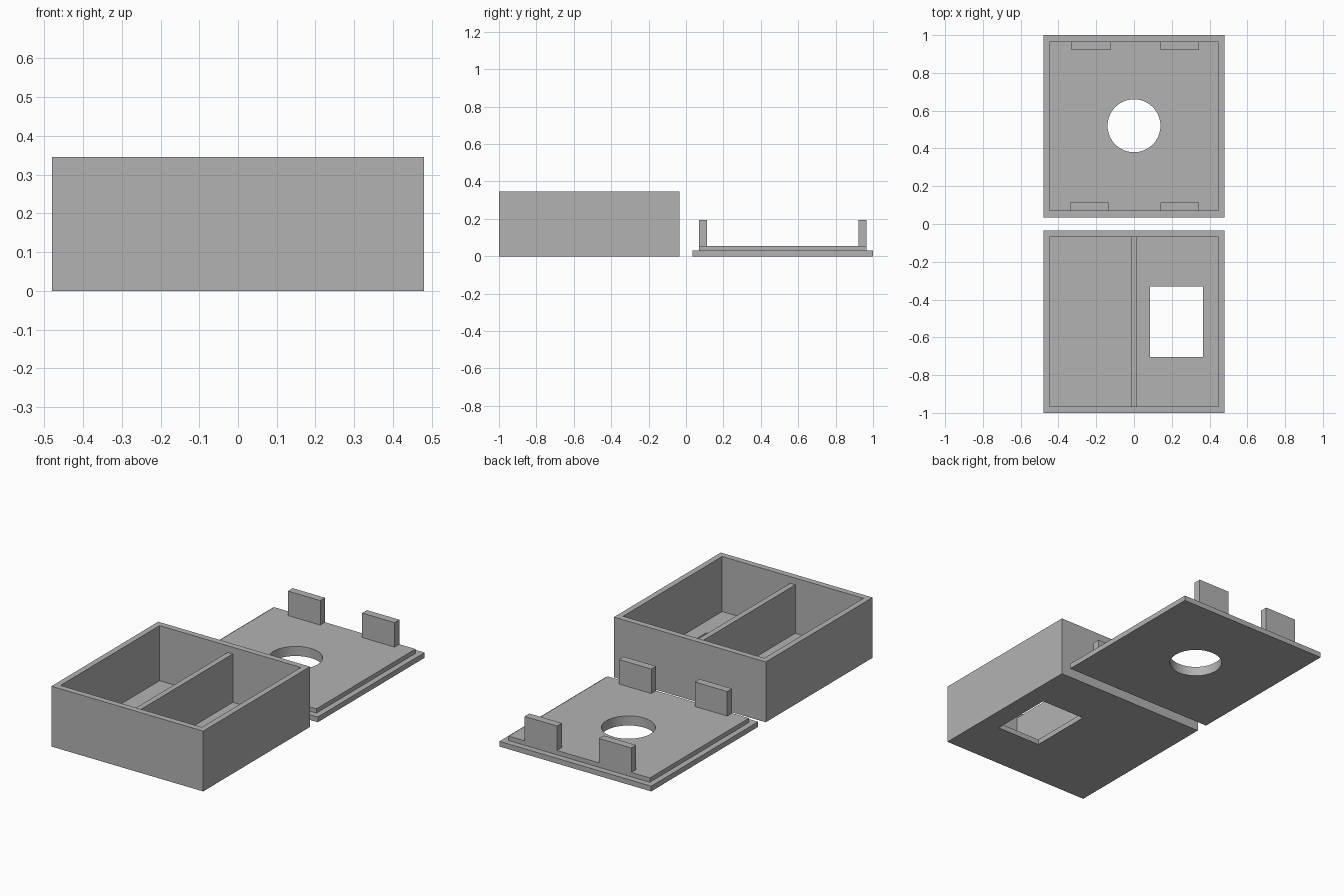
import bpy
import bmesh
from mathutils import Matrix, Vector

cube = bpy.data.objects.get("Cube")
if cube:
    bpy.data.objects.remove(cube, do_unlink=True)

# Single plain material
GREY = (0.45, 0.45, 0.45, 1)
grey = bpy.data.materials.new("plain grey")
grey.use_nodes = True
grey.diffuse_color = GREY
grey.node_tree.nodes["Principled BSDF"].inputs["Base Color"].default_value = GREY


def finish(name, bm):
    mesh = bpy.data.meshes.new(name)
    bm.to_mesh(mesh)
    bm.free()
    mesh.materials.append(grey)
    obj = bpy.data.objects.new(name, mesh)
    bpy.context.collection.objects.link(obj)
    return obj


def block(name, x, y, z):
    """Box given by its (low, high) range on each axis."""
    low, high = map(Vector, zip(x, y, z))
    bm = bmesh.new()
    bmesh.ops.create_cube(bm, size=1, matrix=Matrix.Translation((low + high) / 2)
                          @ Matrix.Diagonal(high - low).to_4x4())
    return finish(name, bm)


def cut(obj, cutter):
    mod = obj.modifiers.new("cut " + cutter.name, "BOOLEAN")
    mod.operation = "DIFFERENCE"
    mod.solver = "EXACT"
    mod.object = cutter
    cutter.hide_render = True
    cutter.hide_set(True)


HALF, INNER = 0.48, 0.447      # outer and inner half widths
NEAR, NEAR_IN = 0.035, 0.07    # gap edges beside the centre line
FAR, FAR_IN = 1.0, 0.965
FLOOR, RIM = 0.03, 0.345

# Open tray with a rectangular window in its floor
tray = block("tray", (-HALF, HALF), (-FAR, -NEAR), (0, RIM))
cut(tray, block("tray_cavity_cutter", (-INNER, INNER), (-FAR_IN, -NEAR_IN), (FLOOR, 0.5)))
cut(tray, block("floor_window_cutter", (0.085, 0.365), (-0.705, -0.33), (-0.1, 0.1)))
block("divider", (-0.016, 0.016), (-FAR_IN, -NEAR_IN), (FLOOR, 0.307))

# Stepped lid with a round hole
bm = bmesh.new()
bmesh.ops.create_cone(bm, cap_ends=True, segments=64, radius1=0.14, radius2=0.14,
                      depth=0.4, matrix=Matrix.Translation((0, 0.52, 0)))
hole = finish("round_hole_cutter", bm)
STEP = 0.055
cut(block("lid_plate", (-HALF, HALF), (NEAR, FAR), (0, FLOOR)), hole)
cut(block("lid_step", (-INNER, INNER), (NEAR_IN, FAR_IN), (FLOOR, STEP)), hole)

# Four upright lid tabs
for name, x, y in (("front_right", -0.34, NEAR_IN), ("front_left", 0.14, NEAR_IN),
                   ("back_right", -0.33, 0.922), ("back_left", 0.14, 0.922)):
    block(name + "_tab", (x, x + 0.205), (y, y + 0.043), (STEP, 0.195))
